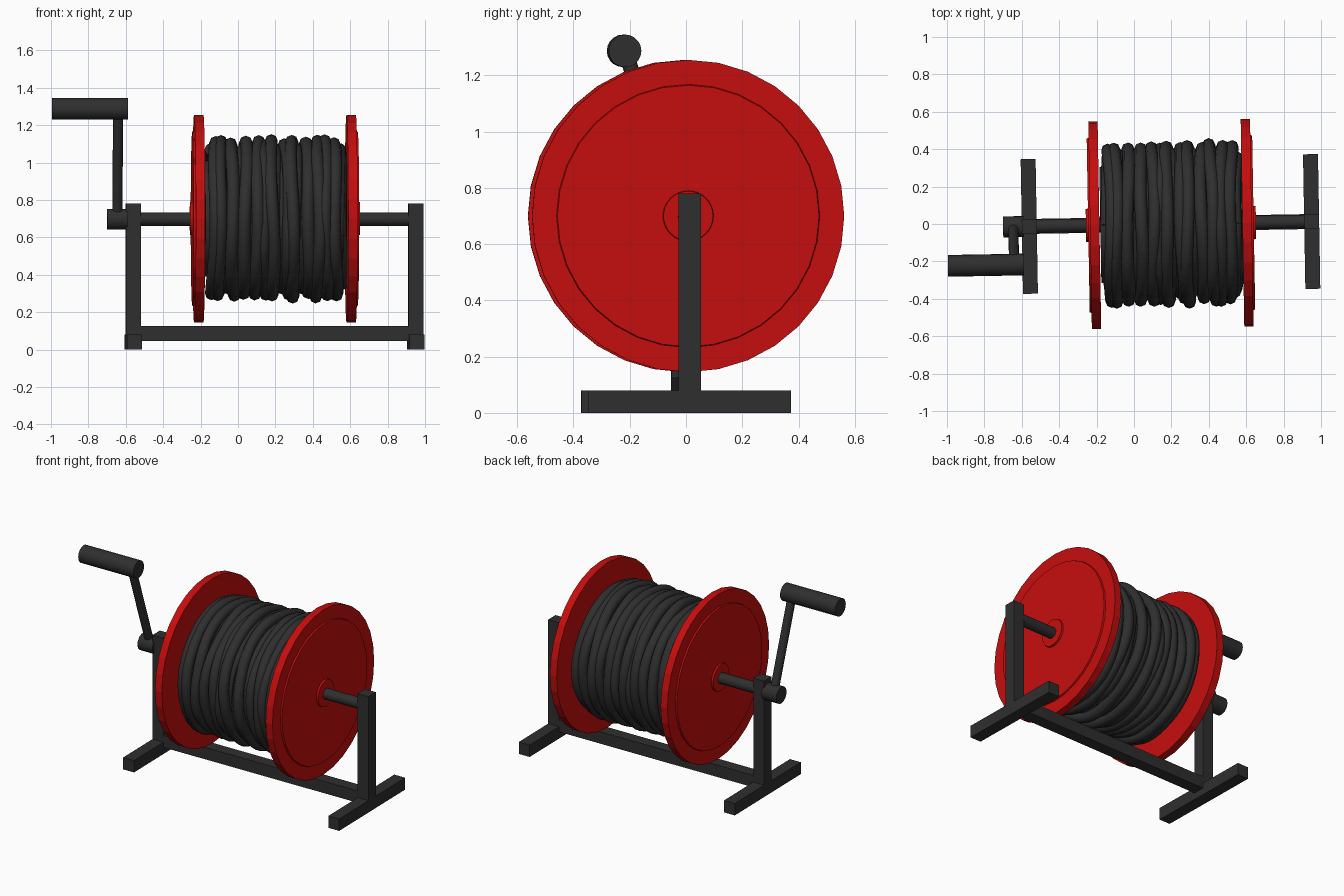
import bpy, bmesh, math, random
from mathutils import Matrix, Vector

if "Cube" in bpy.data.objects:
    bpy.data.objects.remove(bpy.data.objects["Cube"])

random.seed(4)
AXIS_Z = 0.70
# The whole model is turned one degree about z
TURN = Matrix.Translation((0.19, 0, 0)) @ Matrix.Rotation(math.radians(1), 4, 'Z')


def material(name, rgb):
    m = bpy.data.materials.new(name)
    m.diffuse_color = (*rgb, 1)
    m.use_nodes = True
    m.node_tree.nodes["Principled BSDF"].inputs["Base Color"].default_value = m.diffuse_color
    return m


dark = material("dark_metal", (0.028, 0.028, 0.028))
red = material("red_paint", (0.56, 0.004, 0.004))


def add(name, data, mat):
    data.materials.append(mat)
    ob = bpy.data.objects.new(name, data)
    bpy.context.collection.objects.link(ob)
    ob.matrix_world = TURN @ Matrix.Translation((-0.19, 0, 0))
    return ob


def box(name, lo, hi):
    lo, hi = Vector(lo), Vector(hi)
    bm = bmesh.new()
    bmesh.ops.create_cube(bm, size=1)
    bmesh.ops.scale(bm, vec=hi - lo, verts=bm.verts)
    bmesh.ops.translate(bm, vec=(lo + hi) / 2, verts=bm.verts)
    me = bpy.data.meshes.new(name)
    bm.to_mesh(me)
    bm.free()
    return add(name, me, dark)


def smooth(ob):
    bpy.ops.object.select_all(action='DESELECT')
    ob.select_set(True)
    bpy.context.view_layer.objects.active = ob
    bpy.ops.object.shade_smooth_by_angle(angle=math.radians(30))


def rod(name, a, b, radius, sides=20):
    a, b = Vector(a), Vector(b)
    bm = bmesh.new()
    rot = (b - a).to_track_quat('Z', 'Y').to_matrix().to_4x4()
    bmesh.ops.create_cone(bm, cap_ends=True, segments=sides, radius1=radius, radius2=radius,
                          depth=(b - a).length, matrix=Matrix.Translation((a + b) / 2) @ rot)
    me = bpy.data.meshes.new(name)
    bm.to_mesh(me)
    bm.free()
    ob = add(name, me, dark)
    smooth(ob)
    return ob


def disc(name, profile, sides=32):
    """Revolve (x, radius) points about the axle; both ends are capped."""
    bm = bmesh.new()
    rings = [[bm.verts.new((x, r * math.sin(2 * math.pi * i / sides),
                            AXIS_Z + r * math.cos(2 * math.pi * i / sides)))
              for i in range(sides)] for x, r in profile]
    for p, q in zip(rings, rings[1:]):
        for i in range(sides):
            j = (i + 1) % sides
            bm.faces.new((p[i], p[j], q[j], q[i]))
    bm.faces.new(rings[0])
    bm.faces.new(rings[-1])
    bmesh.ops.recalc_face_normals(bm, faces=bm.faces)
    me = bpy.data.meshes.new(name)
    bm.to_mesh(me)
    bm.free()
    return add(name, me, red)


def rope(name, paths, radius):
    cu = bpy.data.curves.new(name, 'CURVE')
    cu.dimensions = '3D'
    cu.bevel_depth = radius
    cu.bevel_resolution = 2
    cu.use_fill_caps = True
    for pts, closed in paths:
        sp = cu.splines.new('POLY')
        sp.points.add(len(pts) - 1)
        for p, (x, r, a) in zip(sp.points, pts):
            p.co = (x, r * math.sin(a), AXIS_Z + r * math.cos(a), 1)
        sp.use_cyclic_u = closed
        sp.use_smooth = True
    return add(name, cu, dark)


# Stand: foot and post on each side, joined by a cross bar
for side, x in (("left", -0.56), ("right", 0.95)):
    box(side + "_foot", (x - 0.04, -0.36, 0), (x + 0.04, 0.36, 0.08))
    box(side + "_post", (x - 0.04, -0.04, 0.08), (x + 0.04, 0.04, 0.78))
box("cross_bar", (-0.52, -0.04, 0.045), (0.91, 0.04, 0.125))

# Axle and crank
rod("axle", (-0.60, 0, 0.697), (0.95, 0, 0.697), 0.036)
rod("crank_hub", (-0.70, 0, 0.697), (-0.59, 0, 0.697), 0.056)
rod("crank_arm", (-0.645, 0, 0.70), (-0.645, -0.203, 1.287), 0.027)
rod("crank_handle", (-0.998, -0.203, 1.287), (-0.592, -0.203, 1.287), 0.058)

# Reel flanges with raised disc and hub, mirrored by the sign
for side, x, s in (("left", -0.185, -1), ("right", 0.58, 1)):
    disc(side + "_flange", [(x, 0.555), (x + s * 0.05, 0.555), (x + s * 0.05, 0.468),
                            (x + s * 0.06, 0.465), (x + s * 0.06, 0.09), (x + s * 0.072, 0.088)])
drum = rod("drum", (-0.18, 0, AXIS_Z), (0.578, 0, AXIS_Z), 0.31, 32)

# Inner rope layer: one continuous helix
turns, steps = 12, 40
helix = [(-0.145 + 0.69 * i / (turns * steps), 0.37, 2 * math.pi * i / steps)
         for i in range(turns * steps + 1)]
rope("inner_rope", [(helix, False)], 0.034)

# Outer rope layer: uneven, wandering turns
outer = [(-0.13, .405), (-0.10, .41), (-0.03, .405), (0.035, .405), (0.10, .408), (0.14, .40),
         (0.18, .413), (0.26, .40), (0.29, .417), (0.37, .40), (0.42, .417), (0.47, .412),
         (0.52, .405), (0.55, .35)]
loops = []
for x, r in outer:
    p1, p2, p3 = (random.uniform(0, 6.28) for _ in range(3))
    loops.append(([(x + 0.008 * math.sin(a + p1) + 0.006 * math.sin(3 * a + p2),
                    r + 0.005 * math.sin(5 * a + p3), a)
                   for a in (2 * math.pi * i / 48 for i in range(48))], True))
rope("outer_rope", loops, 0.034)
